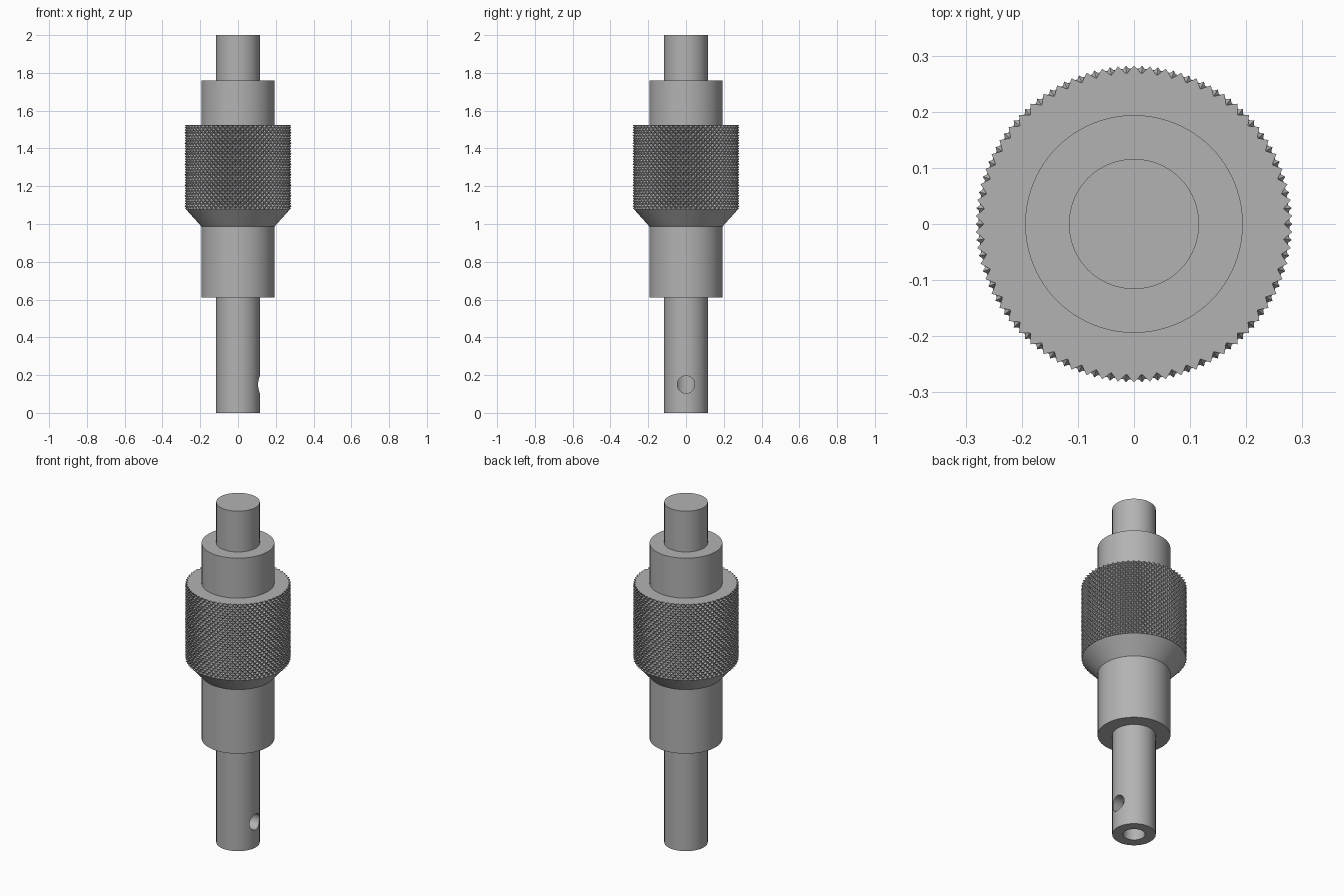
import bpy, bmesh
from math import sin, cos, pi, radians

cube = bpy.data.objects.get("Cube")
if cube:
    bpy.data.objects.remove(cube)

steel = bpy.data.materials.new("grey steel")
steel.use_nodes = True
GREY = (0.45, 0.45, 0.45, 1)
steel.diffuse_color = GREY
steel.node_tree.nodes["Principled BSDF"].inputs["Base Color"].default_value = GREY


def ring(bm, radii, z, phase=0.0):
    n = len(radii)
    return [bm.verts.new((r * cos(phase + 2 * pi * i / n), r * sin(phase + 2 * pi * i / n), z))
            for i, r in enumerate(radii)]


def bridge(bm, low, high):
    n = len(low)
    for i in range(n):
        j = (i + 1) % n
        bm.faces.new((low[i], low[j], high[j], high[i]))


def finish(bm, name, angle=None):
    bmesh.ops.recalc_face_normals(bm, faces=bm.faces[:])
    mesh = bpy.data.meshes.new(name)
    bm.to_mesh(mesh)
    bm.free()
    mesh.materials.append(steel)
    obj = bpy.data.objects.new(name, mesh)
    bpy.context.collection.objects.link(obj)
    if angle:
        bpy.ops.object.select_all(action='DESELECT')
        obj.select_set(True)
        bpy.context.view_layer.objects.active = obj
        bpy.ops.object.shade_smooth_by_angle(angle=radians(angle))
    return obj


def lathe(name, profile, sides=96):
    """Revolve (radius, z) points into a solid, capped at both ends."""
    bm = bmesh.new()
    rings = [ring(bm, [r] * sides, z) for r, z in profile]
    for low, high in zip(rings, rings[1:]):
        bridge(bm, low, high)
    bm.faces.new(rings[0])
    bm.faces.new(rings[-1])
    return finish(bm, name, 30)


SHAFT_R, COLLAR_R = 0.116, 0.194
GRIP_LOW, GRIP_HIGH = 1.08, 1.525

# Shaft with a blind bore in its lower end
shaft = lathe("shaft", [(0.058, 0.32), (0.058, 0), (SHAFT_R, 0), (SHAFT_R, 2)])

# Cross hole on the left side, opening into the bore
bm = bmesh.new()
bmesh.ops.create_cone(bm, cap_ends=True, segments=48, radius1=0.046, radius2=0.046, depth=0.2)
cutter = finish(bm, "cross_hole_cutter")
cutter.location = (0.11, 0, 0.15)
cutter.rotation_euler = (0, pi / 2, 0)
cutter.hide_render = True
cutter.hide_set(True)
cut = shaft.modifiers.new("cross hole", 'BOOLEAN')
cut.object = cutter
cut.operation = 'DIFFERENCE'
cut.solver = 'EXACT'

# Collar running through the grip
lathe("collar", [(COLLAR_R, 0.61), (COLLAR_R, 1.76)])

# Grip: diamond knurl of small pyramids, flat top, chamfer below
TEETH, ROWS = 62, 32
PEAK, VALLEY = 0.2825, 0.268
bm = bmesh.new()
rows = []
for j in range(ROWS + 1):
    z = GRIP_LOW + (GRIP_HIGH - GRIP_LOW) * j / ROWS
    radii = [VALLEY if (i + j) % 2 == 0 else PEAK for i in range(2 * TEETH)]
    rows.append(ring(bm, radii, z))
n = 2 * TEETH
for j in range(ROWS):
    low, high = rows[j], rows[j + 1]
    for i in range(n):
        k = (i + 1) % n
        if (i + j) % 2 == 0:
            # groove runs from low[i] up to high[k]
            bm.faces.new((low[i], low[k], high[k]))
            bm.faces.new((low[i], high[k], high[i]))
        else:
            bm.faces.new((low[i], low[k], high[i]))
            bm.faces.new((low[k], high[k], high[i]))
bm.faces.new(rows[-1])
bm.faces.new(rows[0])
finish(bm, "knurled_grip")

lathe("grip_chamfer", [(COLLAR_R, 0.987), (0.277, GRIP_LOW)])
